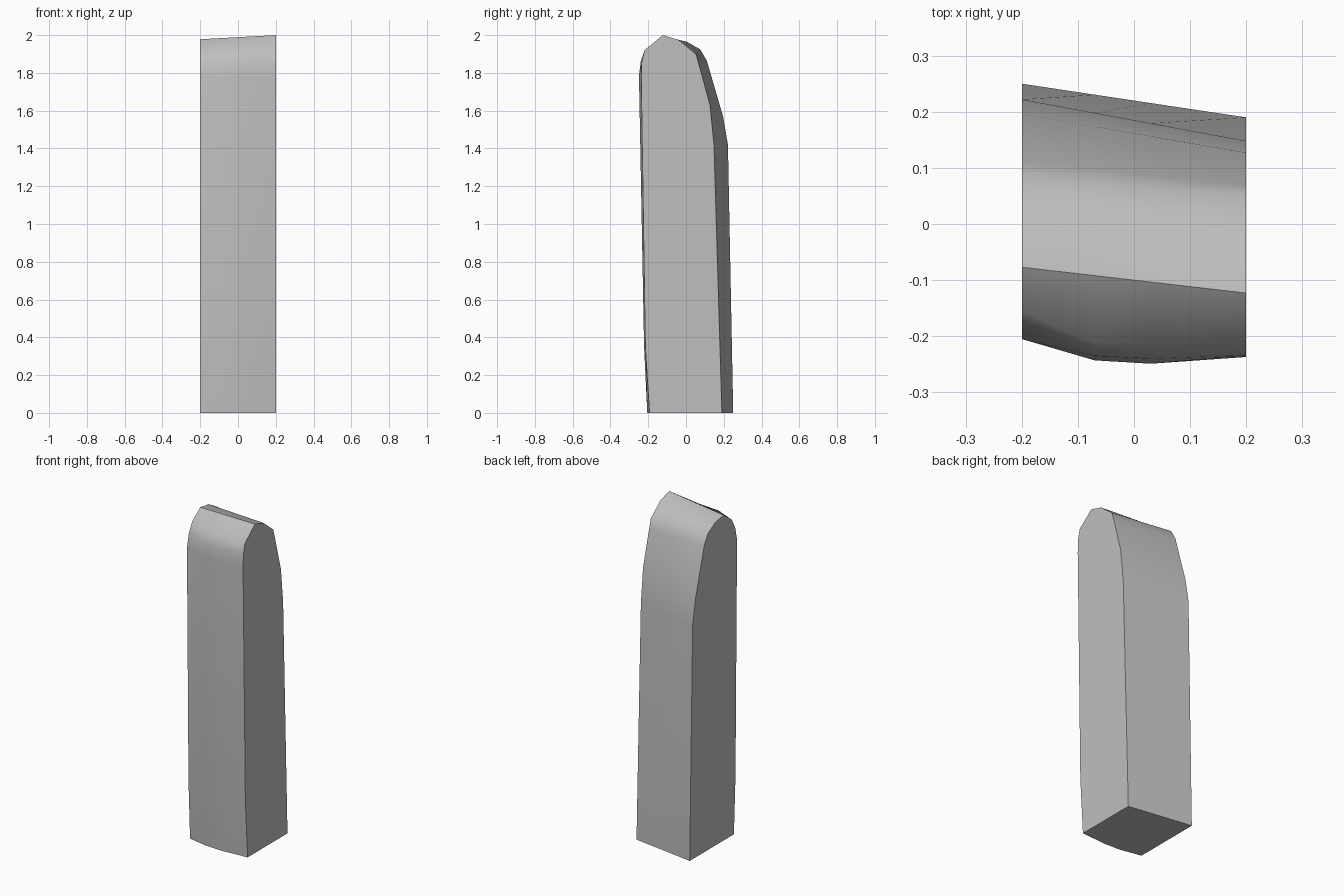
import bpy, bmesh, math

cube = bpy.data.objects.get("Cube")
if cube:
    bpy.data.objects.remove(cube, do_unlink=True)

# Single stone-grey colour
grey = bpy.data.materials.new("stone_grey")
grey.use_nodes = True
colour = (0.52, 0.52, 0.52, 1)
grey.diffuse_color = colour
grey.node_tree.nodes["Principled BSDF"].inputs["Base Color"].default_value = colour

# Bowed front: depth of each column at the five heights
heights = [0, 0.35, 1.78, 1.86, 1.92]
columns = {
    -0.2: [-0.175, -0.19, -0.205, -0.187, -0.155],
    -0.07: [-0.2, -0.217, -0.243, -0.235, -0.212],
    0.03: [-0.205, -0.222, -0.249, -0.24, -0.217],
    0.2: [-0.193, -0.215, -0.237, -0.234, -0.22],
}
# Ridge and back outline (y, z) at the two flat sides
right_back = [(-0.077, 1.978), (0.005, 1.965), (0.075, 1.925), (0.11, 1.865),
              (0.196, 1.57), (0.222, 1.42), (0.25, 0)]
left_back = [(-0.123, 2), (-0.04, 1.975), (0.053, 1.9), (0.07, 1.84),
             (0.127, 1.63), (0.148, 1.42), (0.19, 0)]


def section(bm, x, front):
    """One closed outline: up the front, over the ridge, down the back."""
    t = (x + 0.2) / 0.4
    points = list(zip(front, heights))
    for a, b in zip(right_back, left_back):
        points.append((a[0] + (b[0] - a[0]) * t, a[1] + (b[1] - a[1]) * t))
    return [bm.verts.new((x, y, z)) for y, z in points]


# Skin the outlines and cap both sides
bm = bmesh.new()
rings = [section(bm, x, front) for x, front in columns.items()]
n = len(rings[0])
for a, b in zip(rings, rings[1:]):
    for i in range(n):
        j = (i + 1) % n
        bm.faces.new((a[i], b[i], b[j], a[j]))
bm.faces.new(rings[0])
bm.faces.new(rings[-1])
bmesh.ops.recalc_face_normals(bm, faces=bm.faces[:])

mesh = bpy.data.meshes.new("upright_slab")
bm.to_mesh(mesh)
bm.free()
mesh.materials.append(grey)
slab = bpy.data.objects.new("upright_slab", mesh)
bpy.context.collection.objects.link(slab)

# Smooth the bowed faces, keep the side, base and ridge edges crisp
bpy.ops.object.select_all(action="DESELECT")
slab.select_set(True)
bpy.context.view_layer.objects.active = slab
bpy.ops.object.shade_smooth_by_angle(angle=math.radians(40))
